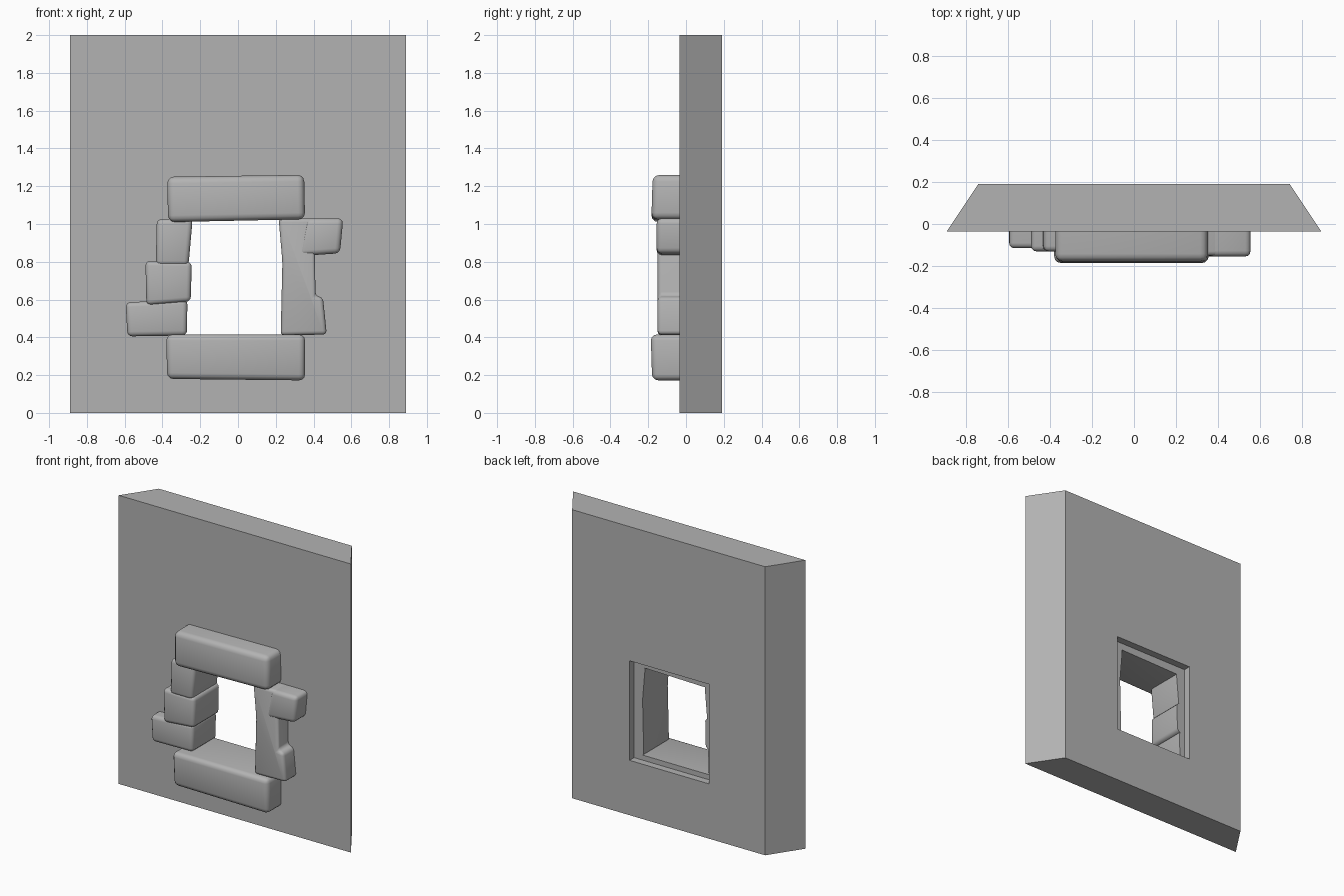
import bpy
import bmesh
import math

cube = bpy.data.objects.get("Cube")
if cube:
    bpy.data.objects.remove(cube, do_unlink=True)

# One plain grey for wall and stones
grey = bpy.data.materials.new("stone_grey")
grey.use_nodes = True
colour = (0.45, 0.45, 0.45, 1.0)
grey.diffuse_color = colour
grey.node_tree.nodes["Principled BSDF"].inputs["Base Color"].default_value = colour


def finish(bm, name):
    bmesh.ops.recalc_face_normals(bm, faces=bm.faces)
    mesh = bpy.data.meshes.new(name)
    bm.to_mesh(mesh)
    bm.free()
    mesh.materials.append(grey)
    obj = bpy.data.objects.new(name, mesh)
    bpy.context.collection.objects.link(obj)
    return obj


def stone(name, outline, front, back=0.14, lean=0.0, round_off=0.03):
    """Extrude an x-z outline from front to back and round its edges."""
    bm = bmesh.new()
    mid_z = sum(z for x, z in outline) / len(outline)
    near = [bm.verts.new((x, front + lean * (z - mid_z), z)) for x, z in outline]
    far = [bm.verts.new((x, back, z)) for x, z in outline]
    bm.faces.new(near)
    bm.faces.new(far)
    for i in range(len(outline)):
        j = (i + 1) % len(outline)
        bm.faces.new((near[i], near[j], far[j], far[i]))
    bmesh.ops.recalc_face_normals(bm, faces=bm.faces)
    # The hidden rear rim stays sharp
    edges = [e for e in bm.edges if any(v in near for v in e.verts)]
    bmesh.ops.bevel(bm, geom=edges, offset=round_off, segments=3,
                    profile=0.5, affect='EDGES', clamp_overlap=True)
    for f in bm.faces:
        f.smooth = True
    obj = finish(bm, name)
    obj.data.set_sharp_from_angle(angle=math.radians(40))
    return obj


# Wall slab with splayed sides and a window opening
def loop(bm, x0, x1, z0, z1, y):
    return [bm.verts.new((x, y, z)) for x, z in ((x0, z0), (x1, z0), (x1, z1), (x0, z1))]


bm = bmesh.new()
FRONT, BACK = -0.035, 0.19
loops = [
    loop(bm, -0.89, 0.89, 0, 2, FRONT),
    loop(bm, -0.74, 0.74, 0, 2, BACK),
    loop(bm, -0.31, 0.30, 0.38, 1.07, BACK),
    loop(bm, -0.31, 0.30, 0.38, 1.07, FRONT),
]
for k in range(4):
    a, b = loops[k], loops[(k + 1) % 4]
    for i in range(4):
        j = (i + 1) % 4
        bm.faces.new((a[i], a[j], b[j], b[i]))
finish(bm, "wall")

# Long stones above and below the opening
stone("lintel", [(-0.37, 1.01), (0.355, 1.025), (0.35, 1.26), (-0.375, 1.25)],
      -0.18, lean=0.03, round_off=0.035)
stone("sill", [(-0.375, 0.18), (0.355, 0.172), (0.355, 0.415), (-0.38, 0.415)],
      -0.183, lean=-0.03, round_off=0.032)

# Stepped stones on the -x side
stone("right_jamb_top", [(-0.435, 0.78), (-0.262, 0.78), (-0.24, 1.03), (-0.43, 1.025)],
      -0.13, round_off=0.025)
stone("right_jamb_middle", [(-0.485, 0.57), (-0.25, 0.59), (-0.245, 0.80), (-0.49, 0.805)],
      -0.13, round_off=0.025)
stone("right_jamb_bottom", [(-0.585, 0.405), (-0.27, 0.41), (-0.268, 0.60), (-0.595, 0.585)],
      -0.115, round_off=0.025)

# Tall stone with a foot, and a side block, on the +x side
stone("left_jamb", [(0.226, 0.41), (0.47, 0.415), (0.45, 0.61), (0.41, 0.62),
                    (0.405, 1.03), (0.215, 1.03), (0.235, 0.80)],
      -0.15, round_off=0.022)
stone("left_jamb_block", [(0.32, 0.83), (0.54, 0.845), (0.557, 1.03), (0.36, 1.03)],
      -0.155, round_off=0.028)
